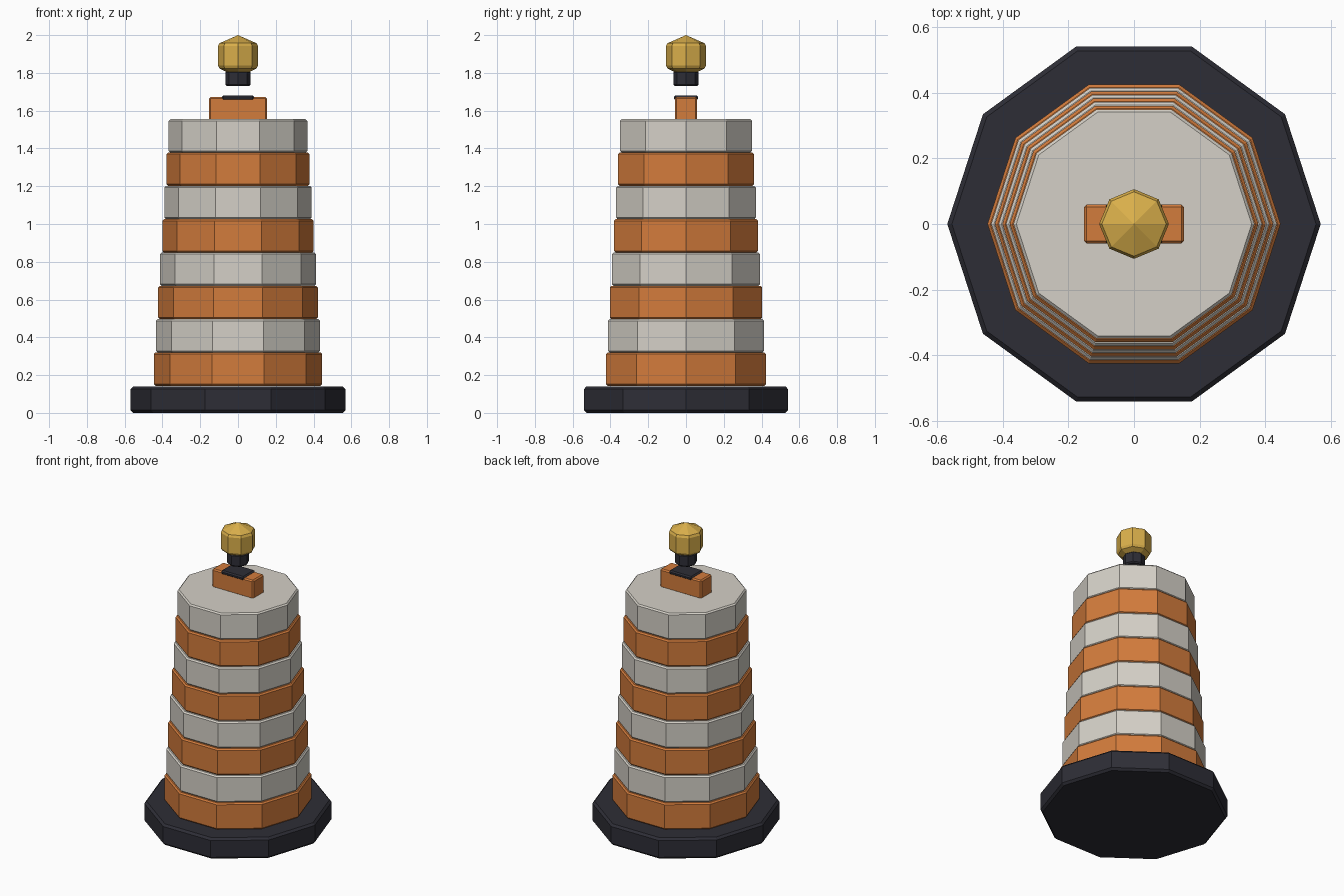
import bpy
import bmesh
from math import cos, sin, tau

if "Cube" in bpy.data.objects:
    bpy.data.objects.remove(bpy.data.objects["Cube"])


def material(name, rgb):
    mat = bpy.data.materials.new(name)
    mat.use_nodes = True
    mat.diffuse_color = (*rgb, 1)
    mat.node_tree.nodes["Principled BSDF"].inputs["Base Color"].default_value = (*rgb, 1)
    return mat


orange = material("orange", (0.65, 0.2, 0.045))
white = material("off white", (0.66, 0.63, 0.57))
black = material("dark rubber", (0.027, 0.027, 0.037))
gold = material("amber lamp", (0.7, 0.43, 0.07))


def finish(bm, name, mat):
    bmesh.ops.recalc_face_normals(bm, faces=bm.faces)
    mesh = bpy.data.meshes.new(name)
    bm.to_mesh(mesh)
    bm.free()
    mesh.materials.append(mat)
    obj = bpy.data.objects.new(name, mesh)
    bpy.context.collection.objects.link(obj)
    return obj


def lathe(name, profile, sides, mat):
    """Flat-sided solid from (radius, height) pairs; zero radius makes a tip."""
    bm = bmesh.new()
    rings = []
    for r, z in profile:
        count = sides if r > 0 else 1
        rings.append([bm.verts.new((r * cos(tau * i / sides), r * sin(tau * i / sides), z))
                      for i in range(count)])
    for low, high in zip(rings, rings[1:]):
        for i in range(sides):
            j = (i + 1) % sides
            if len(high) == 1:
                bm.faces.new((low[i], low[j], high[0]))
            else:
                bm.faces.new((low[i], low[j], high[j], high[i]))
    for ring in (rings[0], rings[-1]):
        if len(ring) > 1:
            bm.faces.new(ring)
    return finish(bm, name, mat)


def drum(name, radius, bottom, top, bevel, sides, mat):
    """Prism with chamfered rims."""
    return lathe(name, [(radius - bevel, bottom), (radius, bottom + bevel),
                        (radius, top - bevel), (radius - bevel, top)], sides, mat)


def block(name, size, z, bevel, mat):
    bm = bmesh.new()
    bmesh.ops.create_cube(bm, size=1)
    bmesh.ops.scale(bm, vec=size, verts=bm.verts)
    bmesh.ops.translate(bm, vec=(0, 0, z), verts=bm.verts)
    bmesh.ops.bevel(bm, geom=bm.edges[:], offset=bevel, segments=1, affect='EDGES')
    return finish(bm, name, mat)


# Heavy base
drum("base", 0.568, 0, 0.14, 0.014, 10, black)

# Stepped stack of alternating bands
pitch = 0.1765
for n in range(8):
    bottom = 0.143 + n * pitch
    drum(f"band_{n + 1}", 0.446 - 0.0113 * n, bottom, bottom + pitch, 0.009, 10,
         white if n % 2 else orange)

# Handle with its grip pad
block("handle", (0.305, 0.118, 0.125), 1.61, 0.008, orange)
block("grip_pad", (0.17, 0.126, 0.026), 1.668, 0.008, black)

# Warning lamp
drum("lamp_collar", 0.067, 1.73, 1.81, 0.008, 8, black)
lathe("lamp", [(0.055, 1.802), (0.098, 1.823), (0.106, 1.838), (0.106, 1.942),
               (0.098, 1.957), (0, 2)], 8, gold)
